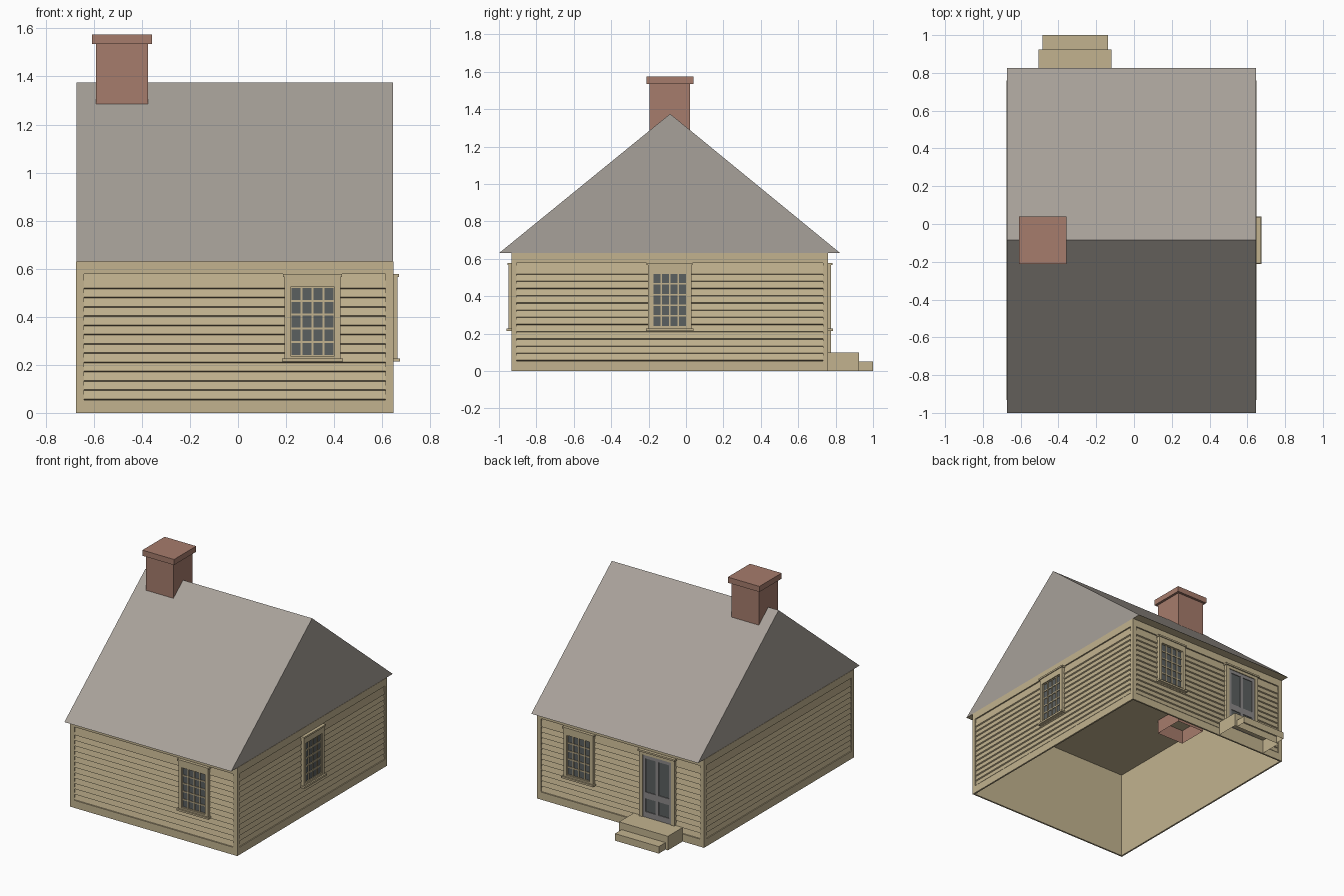
import bpy, bmesh, math
from mathutils import Matrix, Vector

if "Cube" in bpy.data.objects:
    bpy.data.objects.remove(bpy.data.objects["Cube"], do_unlink=True)


def material(name, color):
    m = bpy.data.materials.new(name)
    m.use_nodes = True
    m.diffuse_color = (*color, 1)
    m.node_tree.nodes["Principled BSDF"].inputs["Base Color"].default_value = (*color, 1)
    return m


TAN = material("tan paint", (0.54, 0.45, 0.275))
GREY = material("grey shingle", (0.39, 0.355, 0.32))
BRICK = material("red brick", (0.38, 0.2, 0.15))
GLASS = material("dark glass", (0.105, 0.115, 0.115))
DOOR = material("door grey", (0.26, 0.25, 0.25))


def finish(name, bm, mats, matrix=Matrix()):
    bm.transform(matrix)
    mesh = bpy.data.meshes.new(name)
    bm.to_mesh(mesh)
    bm.free()
    for m in mats:
        mesh.materials.append(m)
    obj = bpy.data.objects.new(name, mesh)
    bpy.context.scene.collection.objects.link(obj)
    return obj


def boxes(name, parts, mat, matrix=Matrix(), no_bottom=False, no_top=False):
    """Join boxes given as (x0, x1, y0, y1, z0, z1) into one object."""
    bm = bmesh.new()
    for x0, x1, y0, y1, z0, z1 in parts:
        size = Matrix.Diagonal((x1 - x0, y1 - y0, z1 - z0, 1))
        mid = Matrix.Translation(((x0 + x1) / 2, (y0 + y1) / 2, (z0 + z1) / 2))
        bmesh.ops.create_cube(bm, size=1, matrix=mid @ size)
    bm.normal_update()
    gone = [f for f in bm.faces if (no_bottom and f.normal.z < -0.5)
            or (no_top and f.normal.z > 0.5)]
    bmesh.ops.delete(bm, geom=gone, context="FACES")
    return finish(name, bm, [mat], matrix)


# Main dimensions
LEFT, RIGHT, FRONT, BACK = -0.675, 0.648, -0.933, 0.76
EAVE, RIDGE, RIDGE_Y = 0.63, 1.375, -0.085
BASE, FRIEZE = 0.054, 0.578
DEEP = 0.012
COURSE = 0.0385


def wall_frame(x, y, degrees):
    """Local x runs along the wall, local -y points out of it."""
    return Matrix.Translation((x, y, 0)) @ Matrix.Rotation(math.radians(degrees), 4, "Z")


front = wall_frame(0, FRONT, 0)
right = wall_frame(RIGHT, 0, 90)
back = wall_frame(0, BACK, 180)
left = wall_frame(LEFT, 0, -90)

# Hollow wall shell, open below
boxes("wall_shell", [(LEFT + DEEP, RIGHT - DEEP, FRONT + DEEP, BACK - DEEP, 0, EAVE)],
      TAN, no_bottom=True, no_top=True)


def siding(name, u0, u1, matrix):
    """Overlapping boards: each leans out to a thick lower edge."""
    profile = []
    top = FRIEZE
    for i in range(13):
        bottom = BASE + COURSE * (12 - i)
        profile += [(0.010, top), (0.002, bottom + 0.004), (0.010, bottom)]
        top = bottom
    bm = bmesh.new()
    rows = [[bm.verts.new((u, d, z)) for u in (u0, u1)] for d, z in profile]
    for a, b in zip(rows, rows[1:]):
        if (a[0].co - b[0].co).length > 1e-5:
            bm.faces.new((a[0], b[0], b[1], a[1]))
    finish(name, bm, [TAN], matrix)


# Trim boards and siding on the four walls
for name, matrix, u0, u1, edge in (
        ("front", front, LEFT, RIGHT, 0.034), ("right", right, FRONT, BACK, 0.027),
        ("back", back, -RIGHT, -LEFT, 0.034), ("left", left, -BACK, -FRONT, 0.027)):
    boxes(name + "_trim", [
        (u0, u1, 0, DEEP, 0, BASE), (u0, u1, 0, DEEP, FRIEZE, EAVE),
        (u0, u0 + edge, 0, DEEP, BASE, FRIEZE), (u1 - edge, u1, 0, DEEP, BASE, FRIEZE),
    ], TAN, matrix)
    siding(name + "_siding", u0 + edge, u1 - edge, matrix)


def window(name, u, matrix):
    m = matrix @ Matrix.Translation((u, 0, 0))
    half, low, high = 0.092, 0.237, 0.523
    boxes(name + "_glass", [(-half, half, -0.003, 0.006, low, high)], GLASS, m)
    bars = []
    for i in range(5):
        x = -half + 2 * half * i / 4
        bars.append((x - 0.004, x + 0.004, -0.009, 0, low, high))
    for i in range(6):
        z = low + (high - low) * i / 5
        bars.append((-half, half, -0.008, 0, z - 0.004, z + 0.004))
    boxes(name + "_muntins", bars, TAN, m)
    boxes(name + "_casing", [
        (-0.117, -half, -0.016, 0.008, 0.225, 0.566),
        (half, 0.117, -0.016, 0.008, 0.225, 0.566),
        (-half, half, -0.016, 0.008, high, 0.566),
        (-half, half, -0.016, 0.008, 0.225, low),
        (-0.123, 0.123, -0.022, 0.008, 0.566, 0.578),
        (-0.126, 0.126, -0.027, 0.008, 0.213, 0.226)], TAN, m)


window("front_window", 0.31, front)
window("right_window", -0.087, right)
window("back_window", -0.31, back)

# Back door with four panes
door_frame = back @ Matrix.Translation((0.31, 0, 0))
panes, rails = [], [(-0.012, 0.012, -0.008, 0.006, 0.1, 0.55)]
for s in (-1, 1):
    for z0, z1 in ((0.28, 0.52), (0.14, 0.235)):
        panes.append((min(s * 0.012, s * 0.092), max(s * 0.012, s * 0.092),
                      -0.003, 0.006, z0, z1))
    rails.append((min(s * 0.092, s * 0.112), max(s * 0.092, s * 0.112),
                  -0.008, 0.006, 0.1, 0.55))
    for z0, z1 in ((0.1, 0.14), (0.235, 0.28), (0.52, 0.55)):
        rails.append((min(s * 0.012, s * 0.092), max(s * 0.012, s * 0.092),
                      -0.008, 0.006, z0, z1))
boxes("door_panes", panes, GLASS, door_frame)
boxes("door_rails", rails, DOOR, door_frame)
boxes("door_casing", [(-0.14, -0.112, -0.014, 0.008, 0.1, 0.566),
                      (0.112, 0.14, -0.014, 0.008, 0.1, 0.566),
                      (-0.112, 0.112, -0.014, 0.008, 0.545, 0.566),
                      (-0.147, 0.147, -0.022, 0.008, 0.566, 0.578)], TAN, door_frame)

# Back steps, open below
boxes("upper_step", [(-0.505, -0.118, BACK, 0.925, 0, 0.1)], TAN, no_bottom=True)
boxes("lower_step", [(-0.485, -0.138, 0.925, 1.0, 0, 0.05)], TAN, no_bottom=True)

# Gabled roof with a painted ceiling underneath
bm = bmesh.new()
ring = [bm.verts.new((LEFT + 0.002, y, z)) for y, z in
        ((-1.0, EAVE), (RIDGE_Y, RIDGE), (0.825, EAVE))]
gable = bm.faces.new(ring)
ext = bmesh.ops.extrude_face_region(bm, geom=[gable], use_keep_orig=True)
moved = [v for v in ext["geom"] if isinstance(v, bmesh.types.BMVert)]
bmesh.ops.translate(bm, verts=moved, vec=Vector((RIGHT - LEFT - 0.004, 0, 0)))
bmesh.ops.recalc_face_normals(bm, faces=bm.faces)
for f in bm.faces:
    f.material_index = 1 if f.normal.z < -0.9 else 0
finish("roof", bm, [GREY, TAN])

# Chimney: hollow shaft hanging below the ceiling, and a cap
CX, CY = -0.483, -0.086
boxes("chimney_shaft", [(CX - 0.108, CX + 0.108, CY - 0.108, CY + 0.108, 0.53, 1.54)],
      BRICK, no_bottom=True, no_top=True)
boxes("chimney_cap", [(CX - 0.125, CX + 0.125, CY - 0.125, CY + 0.125, 1.535, 1.575)], BRICK)
